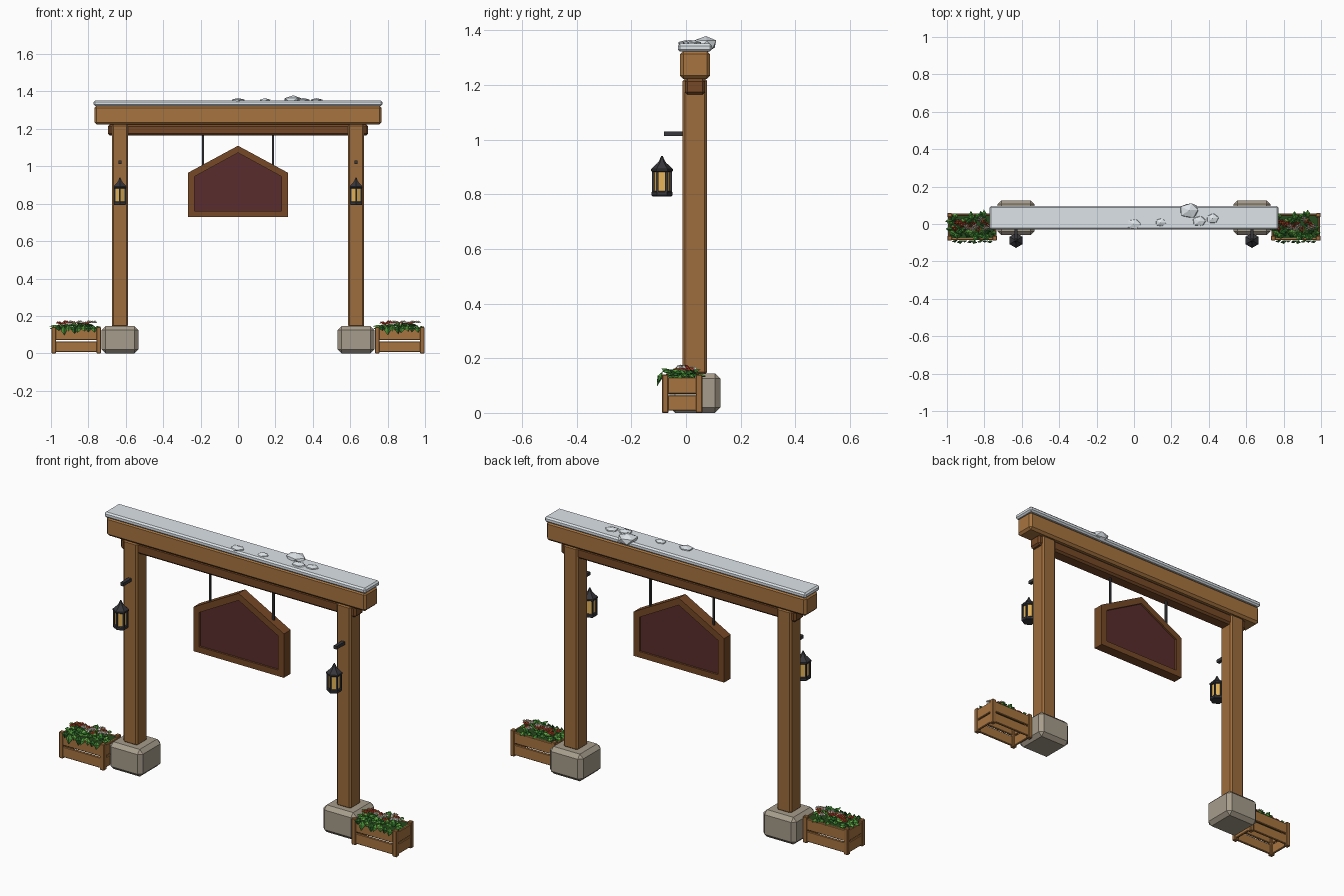
import bpy, bmesh, math, random
from mathutils import Vector, Matrix

if "Cube" in bpy.data.objects:
    bpy.data.objects.remove(bpy.data.objects["Cube"])


def material(name, hexcol):
    lin = [(int(hexcol[i:i + 2], 16) / 255) ** 2.2 for i in (0, 2, 4)]
    m = bpy.data.materials.new(name)
    m.diffuse_color = (*lin, 1)
    m.use_nodes = True
    m.node_tree.nodes["Principled BSDF"].inputs["Base Color"].default_value = m.diffuse_color
    return m


WOOD = material("wood", "9C6C3E")
BEAM = material("beam_wood", "A67442")
DARK = material("dark_wood", "754A2A")
PANEL = material("panel", "5A3030")
STONE = material("stone", "A59B8A")
SNOW = material("snow", "DCE3E8")
IRON = material("iron", "3A3A3E")
GLASS = material("amber_glass", "E6B45A")
SOIL = material("soil", "2C4A22")
GREENS = [material("leaf_dark", "2F6A2C"), material("leaf", "4A8F3A"), material("leaf_light", "62A845")]
RED = material("red_petal", "C8432F")
WHITE = material("white_petal", "EFE6DC")
YELLOW = material("flower_centre", "E3B73C")


def finish(name, bm, mats):
    bmesh.ops.recalc_face_normals(bm, faces=bm.faces)
    me = bpy.data.meshes.new(name)
    bm.to_mesh(me)
    bm.free()
    for m in mats:
        me.materials.append(m)
    ob = bpy.data.objects.new(name, me)
    bpy.context.collection.objects.link(ob)
    return ob


def box(name, x, y, z, mat, bevel=0.0):
    bm = bmesh.new()
    bmesh.ops.create_cube(bm, size=1)
    for v in bm.verts:
        v.co = [(a + b) / 2 + c * (b - a) for (a, b), c in zip((x, y, z), v.co)]
    if bevel:
        bmesh.ops.bevel(bm, geom=bm.edges[:], offset=bevel, segments=1, affect='EDGES')
    return finish(name, bm, [mat])


def hex_turned(name, cx, cy, rings, mat):
    """Six-sided solid from (radius, z) rings, corners along y."""
    bm = bmesh.new()
    loops = [[bm.verts.new((cx + r * math.sin(k * math.pi / 3), cy + r * math.cos(k * math.pi / 3), z))
              for k in range(6)] for r, z in rings]
    for a, b in zip(loops, loops[1:]):
        for k in range(6):
            bm.faces.new((a[k], a[(k + 1) % 6], b[(k + 1) % 6], b[k]))
    bm.faces.new(loops[0])
    bm.faces.new(loops[-1])
    return finish(name, bm, [mat])


def pentagon(w, bottom, shoulder, apex):
    return [(-w, bottom), (w, bottom), (w, shoulder), (0, apex), (-w, shoulder)]


# Top beam, lower beam and snow cap
box("top_beam", (-.768, .768), (-.022, .088), (1.223, 1.325), BEAM, .012)
box("lower_beam", (-.695, .695), (-.004, .070), (1.165, 1.224), DARK, .01)
box("snow_cap", (-.772, .772), (-.030, .095), (1.323, 1.352), SNOW, .008)

# Snow lumps
random.seed(4)
for i, (x, y, r, h) in enumerate([(0, .0, .042, .016), (.143, .008, .033, .014), (.295, .073, .06, .032),
                                  (.35, .015, .042, .018), (.42, .03, .04, .016)]):
    bm = bmesh.new()
    bmesh.ops.create_icosphere(bm, subdivisions=1, radius=1)
    spin = Matrix.Rotation(i * 1.3, 3, 'Z')
    for v in bm.verts:
        p = spin @ v.co * random.uniform(.85, 1.08)
        v.co = (x + p.x * r, y + p.y * r * .75, 1.35 + p.z * h)
    finish(f"snow_lump_{i}", bm, [SNOW])

# Hanging sign: frame ring with a recessed panel
outer, inner = pentagon(.268, .73, .965, 1.11), pentagon(.233, .762, .945, 1.072)
bm = bmesh.new()
rings = [[bm.verts.new((x, y, z)) for x, z in prof]
         for prof, y in ((outer, .005), (inner, .005), (inner, .061), (outer, .061))]
for a, b in zip(rings, rings[1:] + rings[:1]):
    for k in range(5):
        j = (k + 1) % 5
        bm.faces.new((a[k], a[j], b[j], b[k]))
finish("sign_frame", bm, [DARK])
bm = bmesh.new()
front, back = [[bm.verts.new((x, y, z)) for x, z in inner] for y in (.015, .051)]
bm.faces.new(front)
bm.faces.new(back)
finish("sign_panel", bm, [PANEL])
for s in (-1, 1):
    box("sign_rod", (s * .187 - .005, s * .187 + .005), (.028, .038), (1.0, 1.17), IRON)


# Leaves and flowers filling a planter
def foliage(cx, cy, seed):
    rnd = random.Random(seed)
    bm = bmesh.new()

    def leaf(base, ang, pitch, length, width, mi):
        M = Matrix.Translation(base) @ Matrix.Rotation(ang, 4, 'Z') @ Matrix.Rotation(-pitch, 4, 'Y')
        pts = [(0, 0, 0), (length * .5, width, -.006), (length, 0, -.008), (length * .5, -width, -.006),
               (length * .5, 0, .006)]
        v = [bm.verts.new(M @ Vector(p)) for p in pts]
        for k in range(4):
            bm.faces.new((v[k], v[(k + 1) % 4], v[4])).material_index = mi

    for _ in range(75):
        x, y = rnd.uniform(-.105, .105), rnd.uniform(-.05, .05)
        z = .13 + .025 * rnd.random() * (1 - abs(x) * 4)
        leaf(Vector((cx + x, cy + y, z)), rnd.uniform(0, 6.28), rnd.uniform(-.1, .6),
             rnd.uniform(.03, .045), rnd.uniform(.012, .018), rnd.randrange(3))
    # leaves drooping over the front edge
    for k in range(8):
        leaf(Vector((cx - .095 + k * .027, cy - .073, .15)), -math.pi / 2 + rnd.uniform(-.4, .4),
             rnd.uniform(-1.2, -.9), rnd.uniform(.03, .06), .017, k % 3)
    # five-petal flowers
    for k in range(16):
        x = -.1 + .2 * (k + .5) / 16
        white = k % 2 and x > -.05
        c = Vector((cx + x, cy + rnd.uniform(-.03, .05), rnd.uniform(.157, .172)))
        for p in range(5):
            leaf(c, p * 1.2566 + k, .2, .018, .006, 4 if white else 3)
        hub = bmesh.ops.create_cone(bm, cap_ends=True, segments=6, radius1=.004, radius2=.002, depth=.006,
                                    matrix=Matrix.Translation(c + Vector((0, 0, .003))))
        for f in {f for v in hub["verts"] for f in v.link_faces}:
            f.material_index = 5
    finish("flowers", bm, GREENS + [RED, WHITE, YELLOW])


for s, side in ((-1, "left"), (1, "right")):
    # Stone footing and post
    px = s * .631
    box(f"{side}_footing", (px - .098, px + .098), (-.060, .126), (0, .145), STONE, .02)
    box(f"{side}_post", (px - .043, px + .043), (-.012, .077), (.14, 1.224), WOOD, .009)

    # Bracket and hexagonal lantern
    box(f"{side}_bracket", (px - .009, px + .009), (-.08, -.005), (1.013, 1.03), IRON)
    ly = -.088
    hex_turned(f"{side}_lantern_base", px, ly, [(.034, .793), (.038, .797), (.038, .808), (.034, .812)], IRON)
    hex_turned(f"{side}_lantern_glass", px, ly, [(.029, .81), (.029, .888)], GLASS)
    hex_turned(f"{side}_lantern_roof", px, ly, [(.036, .882), (.040, .886), (.040, .893), (.016, .915),
                                               (.011, .922), (.003, .940)], IRON)
    for k in range(6):
        bx, by = px + .032 * math.sin(k * math.pi / 3), ly + .032 * math.cos(k * math.pi / 3)
        box(f"{side}_lantern_bar", (bx - .004, bx + .004), (by - .004, by + .004), (.808, .886), IRON)

    # Planter crate: corner posts and two rows of planks
    cx, cy, hx, hy = s * .865, -.014, .133, .074
    for i in (-1, 1):
        for j in (-1, 1):
            x, y = cx + i * (hx - .012), cy + j * (hy - .012)
            box(f"{side}_planter_corner", (x - .012, x + .012), (y - .012, y + .012), (0, .14), WOOD, .003)
        for z in ((.008, .064), (.07, .13)):
            y = cy + i * (hy - .009)
            box(f"{side}_planter_long_plank", (cx - hx + .012, cx + hx - .012), (y - .006, y + .006), z, BEAM, .003)
            x = cx + i * (hx - .009)
            box(f"{side}_planter_end_plank", (x - .006, x + .006), (cy - hy + .012, cy + hy - .012), z, BEAM, .003)
    box(f"{side}_planter_soil", (cx - .12, cx + .12), (cy - .062, cy + .062), (.10, .128), SOIL)
    foliage(cx, cy, 7)
